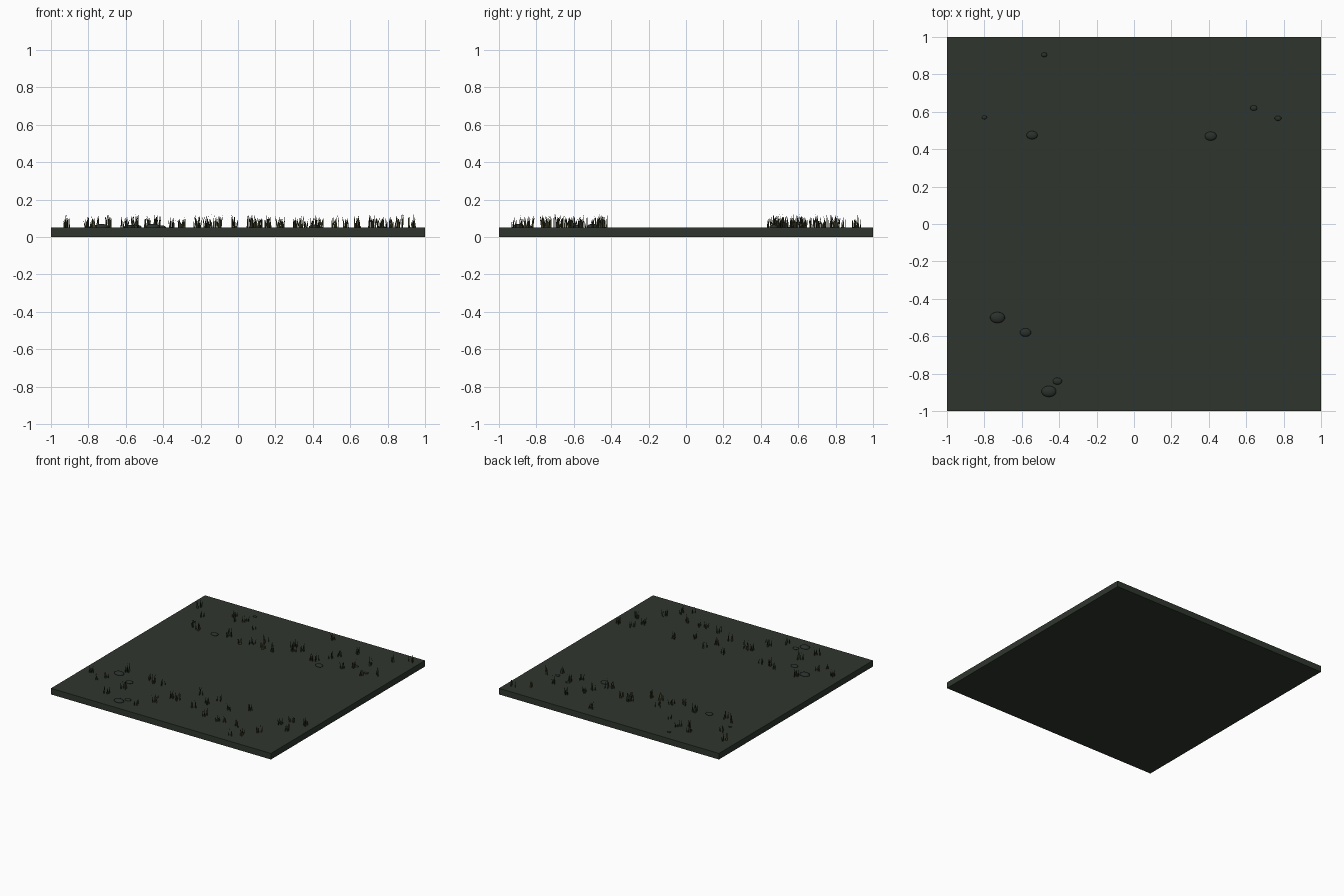
import bpy, bmesh, math, random
from mathutils import Matrix, Vector

if "Cube" in bpy.data.objects:
    bpy.data.objects.remove(bpy.data.objects["Cube"])

random.seed(7)
TOP = 0.05


def material(name, rgb):
    m = bpy.data.materials.new(name)
    m.diffuse_color = (*rgb, 1)
    m.use_nodes = True
    m.node_tree.nodes["Principled BSDF"].inputs["Base Color"].default_value = m.diffuse_color
    return m


earth = material("dark moss ground", (0.028, 0.037, 0.027))
stone_grey = material("dark stone", (0.024, 0.030, 0.025))
grass_dark = material("dark grass", (0.026, 0.032, 0.016))
grass_dry = material("dry olive grass", (0.060, 0.056, 0.022))


def finish(name, bm, mats):
    mesh = bpy.data.meshes.new(name)
    bm.to_mesh(mesh)
    bm.free()
    for m in mats:
        mesh.materials.append(m)
    obj = bpy.data.objects.new(name, mesh)
    bpy.context.collection.objects.link(obj)
    return obj


# Square ground slab
bm = bmesh.new()
bmesh.ops.create_cube(bm, size=1, matrix=Matrix.Translation((0, 0, TOP / 2))
                      @ Matrix.Diagonal((2, 2, TOP, 1)))
finish("ground_slab", bm, [earth])

# Flattened stones half sunk in the ground: x, y, half width
stones = [(-0.73, -0.50, 0.040), (-0.58, -0.58, 0.030), (-0.41, -0.84, 0.025),
          (-0.455, -0.895, 0.040), (-0.545, 0.475, 0.030), (0.41, 0.47, 0.032),
          (0.64, 0.62, 0.019), (0.77, 0.565, 0.018), (-0.48, 0.905, 0.016),
          (-0.80, 0.57, 0.014)]
bm = bmesh.new()
for x, y, r in stones:
    bmesh.ops.create_uvsphere(
        bm, u_segments=14, v_segments=8, radius=r,
        matrix=Matrix.Translation((x, y, TOP + r * 0.1)) @ Matrix.Diagonal((1, 0.75, 0.4, 1)))
for f in bm.faces:
    f.smooth = True
finish("stones", bm, [stone_grey])


# One upright blade, leaning within its own plane and tapering to a point
def blade(bm, base, height, width, angle, lean, mat):
    side = Vector((math.cos(angle), math.sin(angle), 0))
    up = Vector((0, 0, 1))
    pts = [base - side * width / 2, base + side * width / 2,
           base + side * (width * 0.35 + lean * 0.4) + up * height * 0.55,
           base + side * lean + up * height,
           base + side * (lean * 0.4 - width * 0.35) + up * height * 0.55]
    face = bm.faces.new([bm.verts.new(p) for p in pts])
    face.material_index = mat


# Grass tufts in two strips beside the bare middle path
columns = [-0.91, -0.80, -0.76, -0.70, -0.61, -0.55, -0.48, -0.43, -0.35, -0.30, -0.22,
           -0.16, -0.11, -0.015, 0.07, 0.11, 0.16, 0.23, 0.31, 0.35, 0.40, 0.44, 0.52,
           0.57, 0.64, 0.72, 0.76, 0.81, 0.86, 0.93]
for strip, sign in (("front_grass", -1), ("back_grass", 1)):
    bm = bmesh.new()
    for x in columns:
        y = sign * random.uniform(0.43, 0.93)
        size = random.uniform(0.7, 1.0)
        for i in range(random.randint(5, 7)):
            base = Vector((x + random.uniform(-0.02, 0.02),
                           y + random.uniform(-0.02, 0.02), TOP))
            blade(bm, base, size * random.uniform(0.045, 0.08),
                  random.uniform(0.007, 0.011), random.uniform(0, math.tau),
                  random.uniform(-0.014, 0.014), int(random.random() < 0.45))
    finish(strip, bm, [grass_dark, grass_dry])
